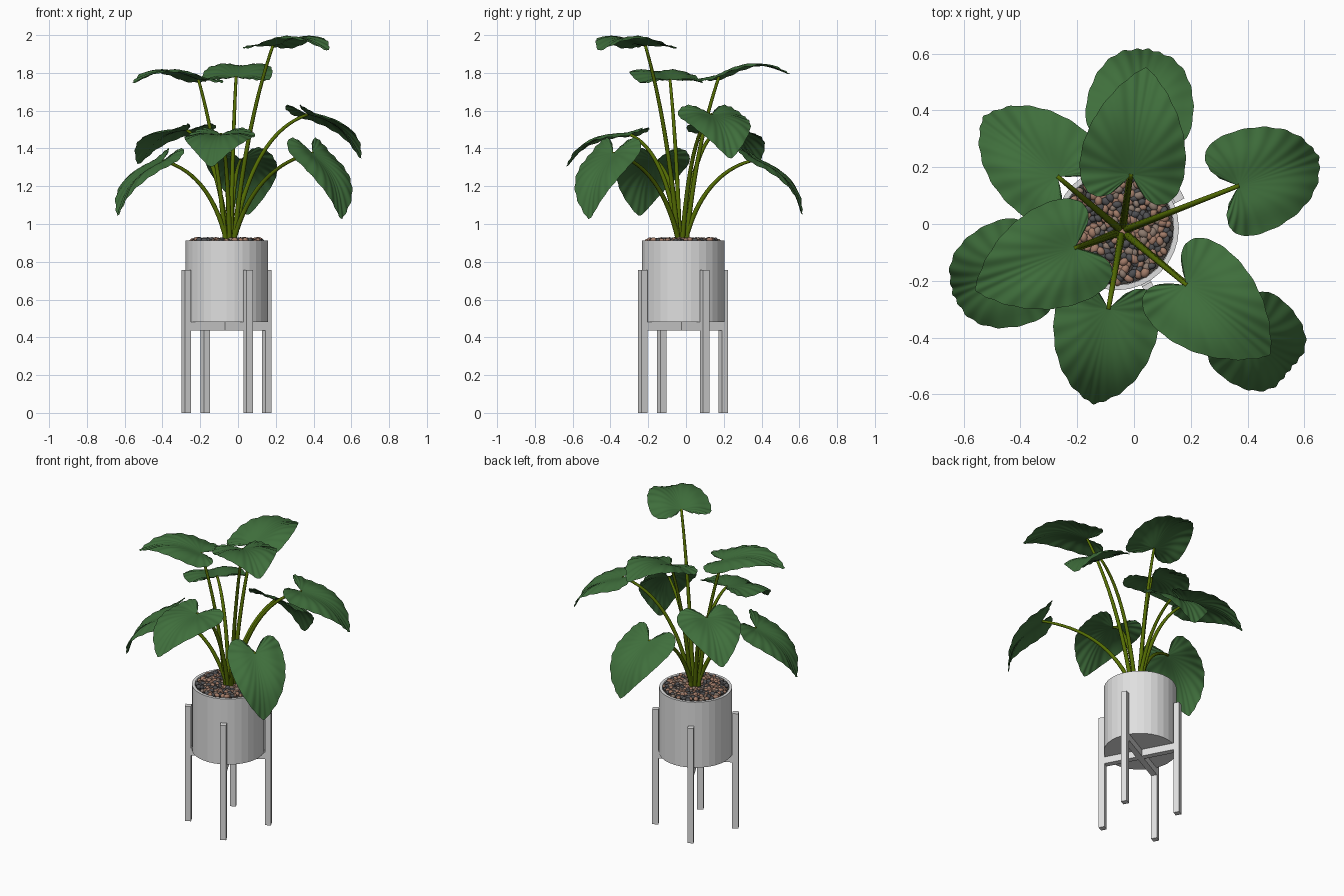
import bpy, bmesh, math, random
from mathutils import Vector, Matrix

if "Cube" in bpy.data.objects:
    bpy.data.objects.remove(bpy.data.objects["Cube"])

random.seed(4)


def mat(name, r, g, b):
    m = bpy.data.materials.new(name)
    m.diffuse_color = (r, g, b, 1)
    m.use_nodes = True
    m.node_tree.nodes["Principled BSDF"].inputs["Base Color"].default_value = m.diffuse_color
    return m


WHITE = mat("pot white", 0.74, 0.74, 0.74)
LEAF = mat("leaf green", 0.05, 0.158, 0.045)
STEM = mat("stem olive", 0.09, 0.155, 0.001)
SOIL = mat("soil dark", 0.05, 0.045, 0.04)
PEBBLES = [mat("pebble brown", 0.36, 0.2, 0.14), mat("pebble charcoal", 0.08, 0.08, 0.085),
           mat("pebble tan", 0.27, 0.2, 0.16)]

CX, CY = -0.06, -0.015          # pot axis
BASE = Vector((-0.042, -0.025, 0.88))  # where the stems leave the pot


def finish(name, bm, mats, smooth=False):
    me = bpy.data.meshes.new(name)
    bm.to_mesh(me)
    bm.free()
    for m in mats:
        me.materials.append(m)
    for p in me.polygons:
        p.use_smooth = smooth
    ob = bpy.data.objects.new(name, me)
    bpy.context.collection.objects.link(ob)
    return ob


def lathe(name, profile, n, m):
    bm = bmesh.new()
    rings = [[bm.verts.new((CX + r * math.cos(2 * math.pi * i / n),
                            CY + r * math.sin(2 * math.pi * i / n), z)) for i in range(n)]
             for r, z in profile]
    for a, b in zip(rings, rings[1:]):
        for i in range(n):
            j = (i + 1) % n
            bm.faces.new((a[i], a[j], b[j], b[i]))
    bm.faces.new(rings[0][::-1])
    bm.faces.new(rings[-1])
    return finish(name, bm, [m])


def box(name, size, centre, yaw, m):
    bm = bmesh.new()
    mtx = (Matrix.Translation((CX, CY, 0)) @ Matrix.Rotation(yaw, 4, 'Z')
           @ Matrix.Translation(centre) @ Matrix.Diagonal((*size, 1)))
    bmesh.ops.create_cube(bm, size=1, matrix=mtx)
    return finish(name, bm, [m])


# Pot and soil
lathe("pot", [(0.218, 0.48), (0.218, 0.912), (0.2, 0.912), (0.2, 0.86)], 32, WHITE)
lathe("soil", [(0.199, 0.87), (0.199, 0.898)], 32, SOIL)

# Stand: four legs and a crossed pair of bars
for k in range(4):
    box(f"stand_leg_{k + 1}", (0.037, 0.037, 0.757), (0.241, 0, 0.3785),
        math.radians(28 + 90 * k), WHITE)
for k in range(2):
    box(f"stand_crossbar_{k + 1}", (0.446, 0.037, 0.046), (0, 0, 0.458),
        math.radians(28 + 90 * k), WHITE)

# Pebbles in a jittered sunflower layout
bm = bmesh.new()
N = 270
for i in range(N):
    r = 0.187 * math.sqrt((i + 0.5) / N)
    a = i * 2.39996 + random.uniform(-0.05, 0.05)
    s = random.uniform(0.012, 0.018)
    mtx = (Matrix.Translation((CX + r * math.cos(a), CY + r * math.sin(a),
                               0.910 + random.uniform(-0.005, 0.008)))
           @ Matrix.Rotation(random.uniform(0, 6.28), 4, 'Z')
           @ Matrix.Diagonal((s * 1.1, s * 0.85, s * 0.8, 1)))
    geo = bmesh.ops.create_icosphere(bm, subdivisions=2, radius=1, matrix=mtx)
    col = random.choice((0, 0, 1, 1, 2))
    for f in {f for v in geo["verts"] for f in v.link_faces}:
        f.material_index = col
finish("pebbles", bm, PEBBLES, True)

# Half outline of the heart-shaped leaf around the stem joint: (along, sideways)
OUTLINE = [(0.385, 0), (0.355, 0.043), (0.295, 0.097), (0.215, 0.146), (0.13, 0.177),
           (0.045, 0.189), (-0.03, 0.18), (-0.08, 0.15), (-0.096, 0.108),
           (-0.08, 0.065), (-0.04, 0.027)]
STEPS, RINGS, WAVE = 10, 10, 9


def half_outline():
    P = [Vector(p) for p in OUTLINE]
    P = [Vector((P[1].x, -P[1].y))] + P + [2 * P[-1] - P[-2]]
    out = []
    for i in range(1, len(P) - 2):
        a, b, c, d = P[i - 1:i + 3]
        for k in range(STEPS):
            t = k / STEPS
            out.append(0.5 * (2 * b + (c - a) * t + (2 * a - 5 * b + 4 * c - d) * t * t
                              + (3 * b - a - 3 * c + d) * t ** 3))
    return out + [P[-2]]


HALF = half_outline()
EDGE = [Vector((p.x, -p.y)) for p in HALF[:0:-1]] + HALF  # lobe, tip, other lobe


def leaf_height(s, w, k, idx):
    h = 0.055 * math.sin(math.pi * s / 0.385) if s > 0 else 0.2 * s   # arch
    v = abs(w) / 0.19
    h += 0.012 * math.sin(math.pi * min(v, 1)) ** 2 - 0.012 * v * v    # raised sides
    return h + 0.003 * k * k * math.cos(2 * math.pi * idx / WAVE)      # vein ripples


def make_leaf(name, joint, yaw, pitch, scale, width):
    bm = bmesh.new()
    mid = len(HALF) - 1
    root = bm.verts.new((0, 0, 0))
    rows = []
    for i, p in enumerate(EDGE):
        idx = abs(i - mid)
        row = []
        for j in range(1, RINGS + 1):
            k = j / RINGS
            q = p * k * (1 + 0.006 * k * math.cos(2 * math.pi * idx / WAVE))  # scalloped rim
            row.append(bm.verts.new((q.x, q.y * width, leaf_height(q.x, q.y, k, idx))))
        rows.append(row)
    for a, b in zip(rows, rows[1:]):
        bm.faces.new((root, a[0], b[0]))
        for j in range(RINGS - 1):
            bm.faces.new((a[j], a[j + 1], b[j + 1], b[j]))
    bm.transform(Matrix.Translation(joint) @ Matrix.Rotation(yaw, 4, 'Z')
                 @ Matrix.Rotation(pitch, 4, 'Y') @ Matrix.Scale(scale, 4))
    return finish(name, bm, [LEAF], True)


def make_stem(name, start, ctrl, end):
    bm = bmesh.new()
    n, segs, prev = 8, 18, None
    side = Vector((-(end - start).y, (end - start).x, 0)).normalized()
    for i in range(segs + 1):
        t = i / segs
        c = start * (1 - t) ** 2 + ctrl * 2 * t * (1 - t) + end * t * t
        d = ((ctrl - start) * (1 - t) + (end - ctrl) * t).normalized()
        up = d.cross(side)
        r = 0.014 - 0.006 * t
        ring = [bm.verts.new(c + r * (side * math.cos(2 * math.pi * k / n)
                                      + up * math.sin(2 * math.pi * k / n))) for k in range(n)]
        if prev:
            for k in range(n):
                m = (k + 1) % n
                bm.faces.new((prev[k], prev[m], ring[m], ring[k]))
        prev = ring
    bm.faces.new(prev)
    bmesh.ops.recalc_face_normals(bm, faces=bm.faces)
    return finish(name, bm, [STEM], True)


# Leaves: name, joint, heading and downward pitch in degrees, scale, width, stem shape
PLANT = [
    ("top_left", (-0.21, -0.085, 1.765), 203, 3, 0.98, 1, 0),
    ("top_right", (0.185, -0.215, 1.945), 320, 4, 0.99, 1, 0),
    ("top_back", (-0.01, 0.175, 1.78), 82, -2, 0.98, 1, 0),
    ("middle_right", (0.37, 0.135, 1.58), 20, 38, 0.98, 1, 1),
    ("middle_left", (-0.27, 0.168, 1.495), 141, 28, 0.98, 1, 1),
    ("middle_front", (-0.09, -0.30, 1.475), 261, 27, 0.98, 1, 1),
    ("low_left", (-0.40, -0.16, 1.335), 200, 49, 1.0, 1, 1),
    ("low_right", (0.395, -0.385, 1.375), 320, 60, 1.04, 0.87, 1),
    ("low_back", (0.015, 0.365, 1.34), 82, 49, 1.0, 1, 1),
]
for name, joint, yaw, pitch, scale, width, arch in PLANT:
    end = Vector(joint)
    out = Vector((end.x - BASE.x, end.y - BASE.y, 0)).normalized()
    start = BASE + out * (0.012 if arch else 0.024)
    fx, fz = ((0.30, 0.60), (0.25, 0.86))[arch]
    d = end - start
    make_stem(name + "_stem", start, start + Vector((d.x * fx, d.y * fx, d.z * fz)), end)
    make_leaf(name + "_leaf", end, math.radians(yaw), math.radians(pitch), scale, width)
